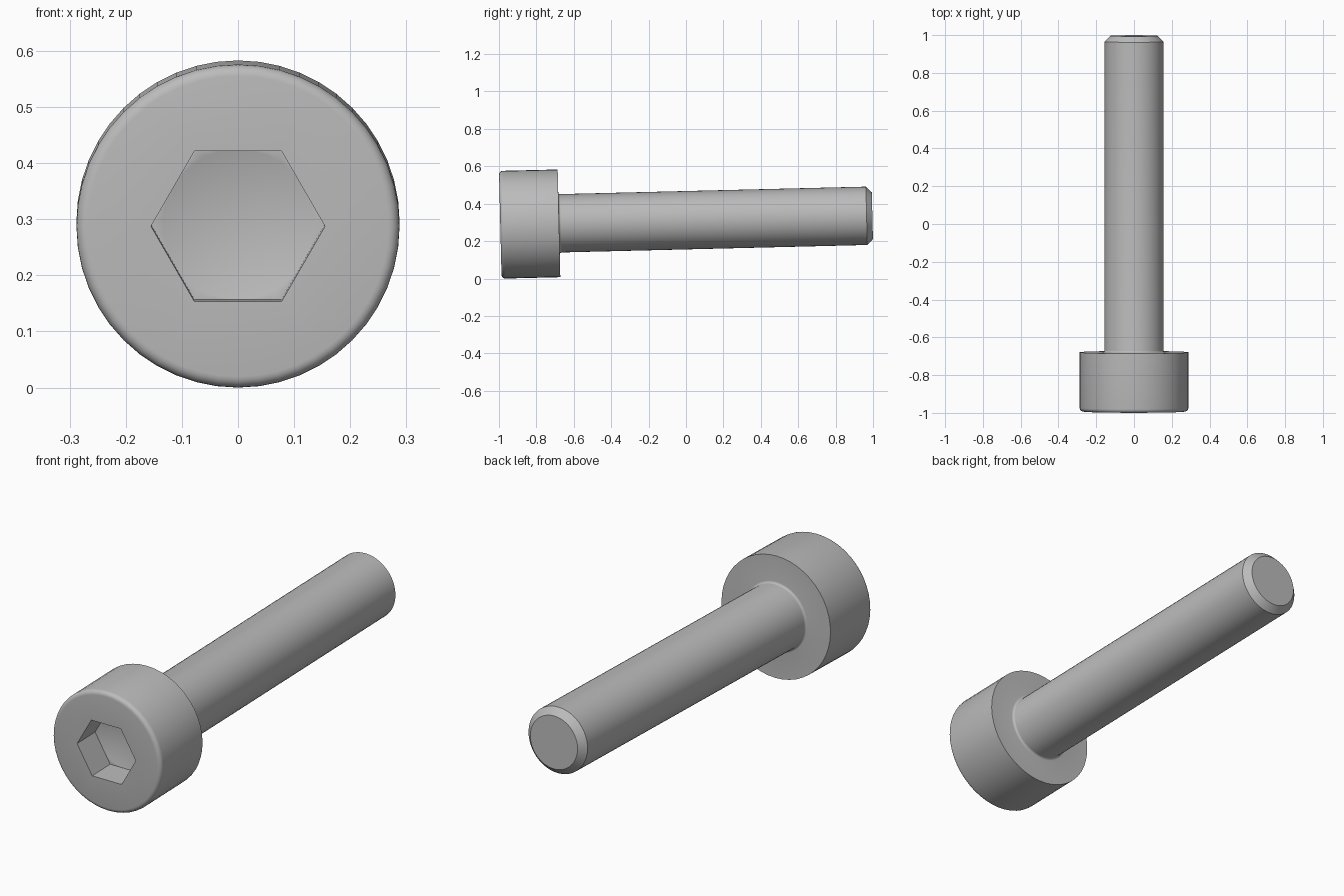
import bpy, bmesh, math
from mathutils import Matrix

if "Cube" in bpy.data.objects:
    bpy.data.objects.remove(bpy.data.objects["Cube"])

N = 48                      # sides of the round parts
HEAD_R, HEAD_L = 0.288, 0.314
SHANK_R, LENGTH = 0.156, 1.99
HEX_R = 0.155               # socket corner radius
APOTHEM = HEX_R * math.cos(math.pi / 6)
SOCKET, CONE = 0.136, 0.213 # socket wall depth, drill point depth
TILT = math.radians(1.4)

steel = bpy.data.materials.new("steel grey")
steel.diffuse_color = (0.5, 0.5, 0.5, 1)
steel.use_nodes = True
steel.node_tree.nodes["Principled BSDF"].inputs["Base Color"].default_value = steel.diffuse_color

bm = bmesh.new()


def ring(radius, y, hexagon=False):
    """Loop of N points around the y axis, round or six-sided."""
    verts = []
    for i in range(N):
        a = 2 * math.pi * i / N
        r = radius
        if hexagon:
            local = a % (math.pi / 3) - math.pi / 6
            if i % (N // 6) == 0:
                local = math.pi / 6
            r = radius * math.cos(math.pi / 6) / math.cos(local)
        verts.append(bm.verts.new((r * math.cos(a), y, r * math.sin(a))))
    return verts


def fillet(cx, cy, r, start, end, steps=5):
    """Points of a rounded corner in (radius, y)."""
    angles = [math.radians(start + (end - start) * k / steps) for k in range(steps + 1)]
    return [(cx + r * math.cos(a), cy + r * math.sin(a)) for a in angles]


# hex socket: flat floor around the drill point, then the walls
rings = [ring(APOTHEM * 0.998, SOCKET), ring(HEX_R, SOCKET, True), ring(HEX_R, 0, True)]

# outside of head and shank: rounded front rim, neck fillet, chamfered tip
rim, neck = 0.02, 0.011
profile = fillet(HEAD_R - rim, rim, rim, -90, 0)
profile += [(HEAD_R, HEAD_L)]
profile += fillet(SHANK_R + neck, HEAD_L + neck, neck, 270, 180)
profile += [(SHANK_R, LENGTH - 0.031), (SHANK_R - 0.031, LENGTH)]
rings += [ring(r, y) for r, y in profile]

for a, b in zip(rings, rings[1:]):
    for i in range(N):
        j = (i + 1) % N
        bm.faces.new((a[i], a[j], b[j], b[i]))

# drill point cone and flat tip
apex = bm.verts.new((0, CONE, 0))
for i in range(N):
    bm.faces.new((apex, rings[0][(i + 1) % N], rings[0][i]))
bm.faces.new(rings[-1])
bmesh.ops.recalc_face_normals(bm, faces=bm.faces)

# slight upward tilt, resting on the front rim of the head
bm.transform(Matrix.Rotation(TILT, 4, 'X'))
lo = min(v.co.z for v in bm.verts)
ys = [v.co.y for v in bm.verts]
bmesh.ops.translate(bm, verts=bm.verts, vec=(0, -(min(ys) + max(ys)) / 2, -lo))

mesh = bpy.data.meshes.new("socket_head_screw")
bm.to_mesh(mesh)
bm.free()
mesh.materials.append(steel)
screw = bpy.data.objects.new("socket_head_screw", mesh)
bpy.context.collection.objects.link(screw)
bpy.context.view_layer.objects.active = screw
screw.select_set(True)
bpy.ops.object.shade_smooth_by_angle(angle=math.radians(30))
